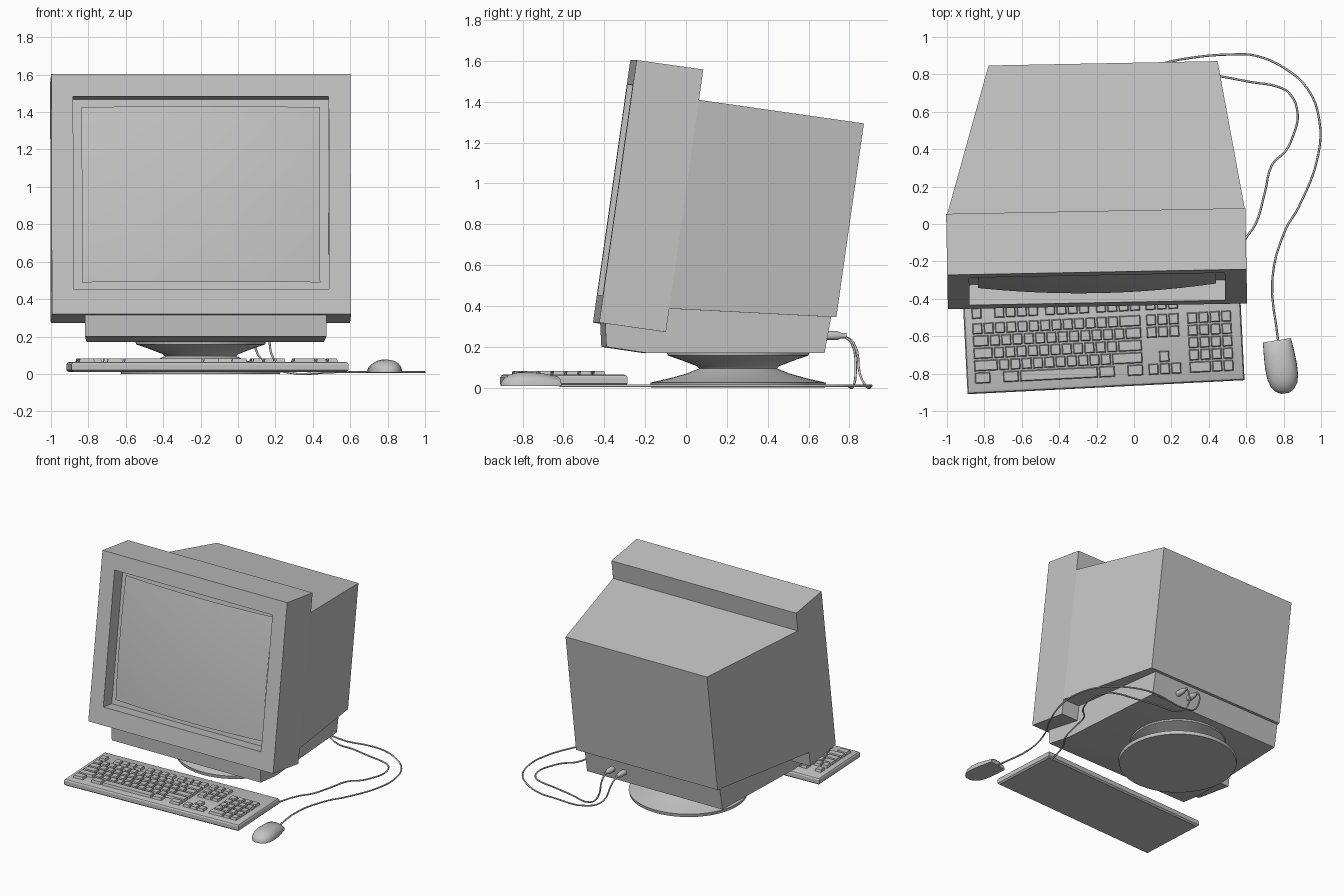
import bpy, bmesh
from math import sin, cos, pi, radians
from mathutils import Matrix, Vector

cube = bpy.data.objects.get("Cube")
if cube:
    bpy.data.objects.remove(cube)

grey = bpy.data.materials.new("light_grey_plastic")
grey.use_nodes = True
grey.diffuse_color = (0.55, 0.55, 0.55, 1)
grey.node_tree.nodes["Principled BSDF"].inputs["Base Color"].default_value = grey.diffuse_color


def finish(name, bm, frame=Matrix(), angle=30):
    """Turn a bmesh into a shaded object placed by a frame."""
    bmesh.ops.recalc_face_normals(bm, faces=bm.faces)
    bm.transform(frame)
    mesh = bpy.data.meshes.new(name)
    bm.to_mesh(mesh)
    bm.free()
    mesh.materials.append(grey)
    obj = bpy.data.objects.new(name, mesh)
    bpy.context.collection.objects.link(obj)
    bpy.ops.object.select_all(action="DESELECT")
    obj.select_set(True)
    bpy.context.view_layer.objects.active = obj
    bpy.ops.object.shade_smooth_by_angle(angle=radians(angle))
    return obj


def loft(bm, rings):
    """Skin a list of equal point rings and cap both ends."""
    rows = [[bm.verts.new(p) for p in ring] for ring in rings]
    n = len(rows[0])
    for a, b in zip(rows, rows[1:]):
        for i in range(n):
            j = (i + 1) % n
            bm.faces.new((a[i], a[j], b[j], b[i]))
    return bm.faces.new(rows[0]), bm.faces.new(rows[-1])


def upright(x0, x1, z0, z1, y):
    return [(x0, y, z0), (x1, y, z0), (x1, y, z1), (x0, y, z1)]


def flat(x0, x1, y0, y1, z):
    return [(x0, y0, z), (x1, y0, z), (x1, y1, z), (x0, y1, z)]


def lathe(name, profile, frame, steps=48):
    bm = bmesh.new()
    loft(bm, [[(r * cos(2 * pi * i / steps), r * sin(2 * pi * i / steps), z)
               for i in range(steps)] for r, z in profile])
    return finish(name, bm, frame)


# Monitor: leaning back and turned slightly
YAW = Matrix.Rotation(radians(1.1), 4, "Z")
MONITOR = (Matrix.Translation((-0.195, -0.44, 0.319)) @ YAW
           @ Matrix.Rotation(radians(-8.1), 4, "X"))

# Front bezel with a recessed opening
bm = bmesh.new()
front, _ = loft(bm, [upright(-0.8, 0.8, 0, 1.298, 0), upright(-0.8, 0.8, 0, 1.298, 0.33)])
bmesh.ops.recalc_face_normals(bm, faces=bm.faces)
bmesh.ops.inset_individual(bm, faces=[front], thickness=0.165)
for v in front.verts:
    v.co.z += 0.02 if v.co.z < 0.6 else -0.005
opening = bmesh.ops.extrude_discrete_faces(bm, faces=[front])["faces"][0]
for v in opening.verts:
    v.co.y += 0.11
finish("bezel", bm, MONITOR)

# Bulging glass
bm = bmesh.new()
bmesh.ops.create_grid(bm, x_segments=20, y_segments=16, size=1)
for v in bm.verts:
    u, w = v.co.x, v.co.y
    depth = 0.085 - 0.04 * (1 - u * u) - 0.015 * (1 - w * w)
    v.co = (0.637 * u, depth, 0.657 + 0.473 * w)
screen = finish("screen_glass", bm, MONITOR)
screen.data.flip_normals() if screen.data.polygons[0].normal.y > 0 else None

# Tapering rear casing
bm = bmesh.new()
loft(bm, [upright(-0.8, 0.8, 0.116, 1.148, 0.33),
          upright(-0.558, 0.667, 0.19, 1.148, 1.148)])
finish("rear_casing", bm, MONITOR)

# Lower housing under the casing
profile = [(-0.41, 0.36), (-0.402, 0.2), (-0.2, 0.17), (0.667, 0.17),
           (0.7, 0.35), (0.6, 0.42), (-0.1, 0.45)]
bm = bmesh.new()
loft(bm, [[(side * (0.645 - 0.055 * (y + 0.4)), y, z) for y, z in profile]
          for side in (-1, 1)])
finish("lower_housing", bm, Matrix.Translation((-0.18, 0, 0)) @ YAW)

# Swivel stand
lathe("swivel_stand", [(0.425, 0), (0.43, 0.025), (0.34, 0.045), (0.25, 0.07), (0.19, 0.095),
                       (0.2, 0.105), (0.27, 0.132), (0.345, 0.158), (0.35, 0.18)],
      Matrix.Translation((-0.2, 0.255, 0)))

# Keyboard, measured from its front left corner
KEYBOARD = Matrix.Translation((-0.89, -0.91, 0)) @ Matrix.Rotation(radians(2.9), 4, "Z")
bm = bmesh.new()
loft(bm, [flat(e, 1.483 - e, e, 0.55 - e, z)
          for e, z in ((0.012, 0.01), (0, 0.02), (0, 0.05), (0.006, 0.06), (0.018, 0.065))])
finish("keyboard_body", bm, KEYBOARD)

# Keys: each row is a start position and a list of widths in key units
UNIT = 0.0605
PITCH = 0.066
MAIN, NAV, PAD = 0.04, 0.97, 1.19
NUM = [1] * 4
rows = [
    (0, MAIN, [1.5, -1, 1.5, 7, 1.5, -1, 1.5]), (0, NAV, [1] * 3), (0, PAD, [2, 1, 1]),
    (1, MAIN, [2.2] + [1] * 10 + [2.8]), (1, NAV, [-1, 1, -1]), (1, PAD, NUM),
    (2, MAIN, [1.8] + [1] * 11 + [2.2]), (2, PAD, NUM),
    (3, MAIN, [1.5] + [1] * 12 + [1.5]), (3, NAV, [1] * 3), (3, PAD, NUM),
    (4, MAIN, [1] * 13 + [2]), (4, NAV, [1] * 3), (4, PAD, NUM),
    (5.25, MAIN, [1, -1] + NUM + [-0.5] + NUM + [-0.5] + NUM), (5.25, NAV, [1] * 3),
]
bm = bmesh.new()
for row, x, widths in rows:
    y = 0.05 + PITCH * row
    for w in widths:
        end = x + abs(w) * UNIT
        if w > 0:
            loft(bm, [flat(x + e, end - e, y + e, y + PITCH - e, z)
                      for e, z in ((0.003, 0.06), (0.009, 0.083))])
        x = end
finish("keys", bm, KEYBOARD)

# Mouse: half-oval sections from the cable end to the palm end
bm = bmesh.new()
sections = [(0.14, 0.074, 0.04), (0.13, 0.077, 0.05), (0.06, 0.083, 0.062), (0, 0.086, 0.069),
            (-0.06, 0.083, 0.068), (-0.1, 0.072, 0.058), (-0.13, 0.051, 0.04), (-0.147, 0.022, 0.018)]
loft(bm, [[(w * cos(pi * i / 14), y, 0.008 + h * sin(pi * i / 14) ** 0.8) for i in range(15)]
          for y, w, h in sections])
finish("mouse", bm, Matrix.Translation((0.786, -0.76, 0)) @ Matrix.Rotation(radians(9), 4, "Z"), 45)

# Plugs at the back
for label, x in (("keyboard", 0.16), ("mouse", 0.06)):
    lathe(label + "_plug", [(0.022, 0), (0.022, 0.08), (0.014, 0.1), (0.012, 0.125)],
          Matrix.Translation((x, 0.66, 0.255)) @ Matrix.Rotation(radians(-90), 4, "X"), 12)


def cable(name, floor_points, rise):
    """Lay a thin tube along the floor, then lift it to its plug."""
    points = [(x, y, 0.01) for x, y in floor_points] + rise
    data = bpy.data.curves.new(name, "CURVE")
    data.dimensions = "3D"
    data.bevel_depth = 0.006
    data.bevel_resolution = 1
    data.resolution_u = 4
    spline = data.splines.new("BEZIER")
    spline.bezier_points.add(len(points) - 1)
    for bp, p in zip(spline.bezier_points, points):
        bp.co = p
        bp.handle_left_type = bp.handle_right_type = "AUTO"
    data.materials.append(grey)
    obj = bpy.data.objects.new(name, data)
    bpy.context.collection.objects.link(obj)
    bpy.ops.object.select_all(action="DESELECT")
    obj.select_set(True)
    bpy.context.view_layer.objects.active = obj
    bpy.ops.object.convert(target="MESH")


cable("mouse_cable",
      [(0.77, -0.62), (0.74, -0.29), (0.81, -0.03), (0.88, 0.09), (0.985, 0.37), (0.99, 0.56),
       (0.93, 0.72), (0.81, 0.83), (0.65, 0.9), (0.54, 0.907), (0.25, 0.88)],
      [(0.13, 0.85, 0.07), (0.07, 0.82, 0.22), (0.06, 0.77, 0.255)])
cable("keyboard_cable",
      [(0.52, -0.31), (0.59, -0.09), (0.65, 0), (0.7, 0.17), (0.74, 0.32), (0.81, 0.39), (0.85, 0.47),
       (0.875, 0.59), (0.83, 0.7), (0.78, 0.73), (0.62, 0.76), (0.46, 0.79), (0.27, 0.82)],
      [(0.19, 0.83, 0.08), (0.165, 0.81, 0.22), (0.16, 0.77, 0.255)])
